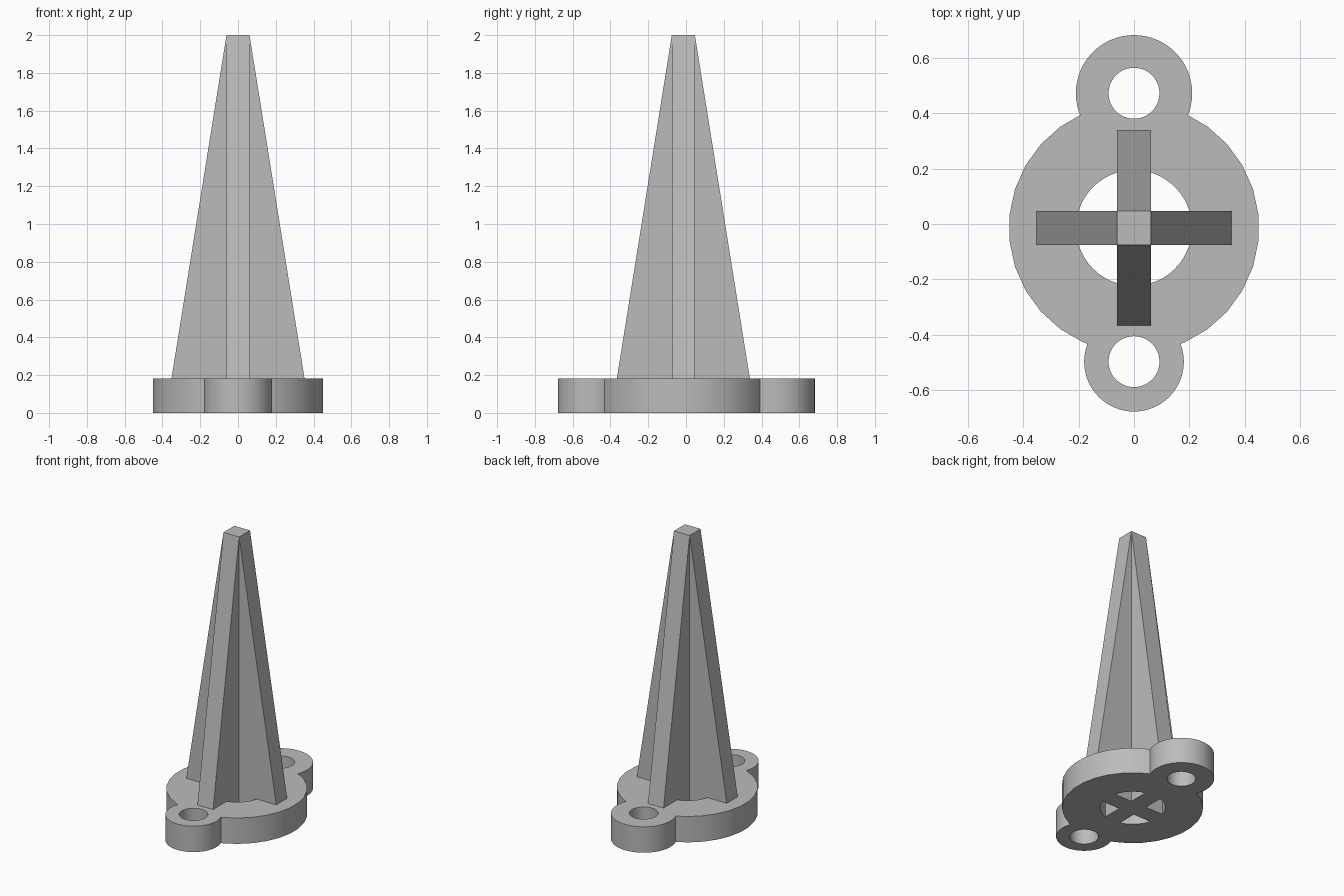
import bpy, bmesh, math

if "Cube" in bpy.data.objects:
    bpy.data.objects.remove(bpy.data.objects["Cube"], do_unlink=True)

CENTRE_Y = -0.014      # axis of the disc and spike
THICK = 0.183          # flange thickness
HEIGHT = 2.0
HALF = 0.061           # half rib thickness
REACH = 0.352          # rib reach at the flange top

grey = bpy.data.materials.new("light_grey")
grey.use_nodes = True
colour = (0.5, 0.5, 0.5, 1)
grey.diffuse_color = colour
grey.node_tree.nodes["Principled BSDF"].inputs["Base Color"].default_value = colour


def cylinder(name, y, radius, sides, low=0.0, high=THICK):
    bpy.ops.mesh.primitive_cylinder_add(vertices=sides, radius=radius, depth=high - low,
                                        location=(0, y, (low + high) / 2))
    obj = bpy.context.object
    obj.name = name
    return obj


def combine(target, other, operation):
    mod = target.modifiers.new("combine", 'BOOLEAN')
    mod.operation = operation
    mod.solver = 'EXACT'
    mod.object = other
    bpy.context.view_layer.objects.active = target
    bpy.ops.object.modifier_apply(modifier=mod.name)
    bpy.data.objects.remove(other, do_unlink=True)


def make_spike():
    """Four tapering ribs that meet in a square column."""
    bm = bmesh.new()
    foot = REACH + (REACH - HALF) * THICK / (HEIGHT - THICK)
    top, inner, outer = [], [], []
    for i in range(4):
        a = i * math.pi / 2
        c, s = math.cos(a), math.sin(a)

        def vert(x, y, z):
            return bm.verts.new((x * c - y * s, x * s + y * c + CENTRE_Y, z))
        top.append(vert(HALF, HALF, HEIGHT))
        inner.append(vert(HALF, HALF, 0))
        outer.append((vert(foot, -HALF, 0), vert(foot, HALF, 0)))
    bm.faces.new(top)
    floor = []
    for i in range(4):
        right, left = outer[i]
        bm.faces.new((right, left, top[i], top[i - 1]))    # sloping rib edge
        bm.faces.new((left, inner[i], top[i]))             # rib flanks
        bm.faces.new((inner[i - 1], right, top[i - 1]))
        floor += [right, left, inner[i]]
    bm.faces.new(floor[::-1])
    bmesh.ops.recalc_face_normals(bm, faces=bm.faces)
    mesh = bpy.data.meshes.new("spike")
    bm.to_mesh(mesh)
    bm.free()
    obj = bpy.data.objects.new("spike", mesh)
    bpy.context.collection.objects.link(obj)
    return obj


# Flange: round disc with a lug at the front and a larger one at the back
flange = cylinder("flange_with_ribbed_spike", CENTRE_Y, 0.452, 30)
lugs = (("front_lug", -0.497, 0.18), ("back_lug", 0.472, 0.21))
for name, y, radius in lugs:
    combine(flange, cylinder(name, y, radius, 64), 'UNION')

# Through holes in the disc and both lugs
for y, radius in ((CENTRE_Y, 0.209), (-0.497, 0.092), (0.472, 0.092)):
    combine(flange, cylinder("hole_cutter", y, radius, 48, -0.1, 0.3), 'DIFFERENCE')

# The ribs run down through the centre hole
combine(flange, make_spike(), 'UNION')

flange.data.materials.clear()
flange.data.materials.append(grey)
for face in flange.data.polygons:
    face.material_index = 0
bpy.ops.object.select_all(action='DESELECT')
flange.select_set(True)
bpy.context.view_layer.objects.active = flange
bpy.ops.object.shade_smooth_by_angle(angle=math.radians(25))
